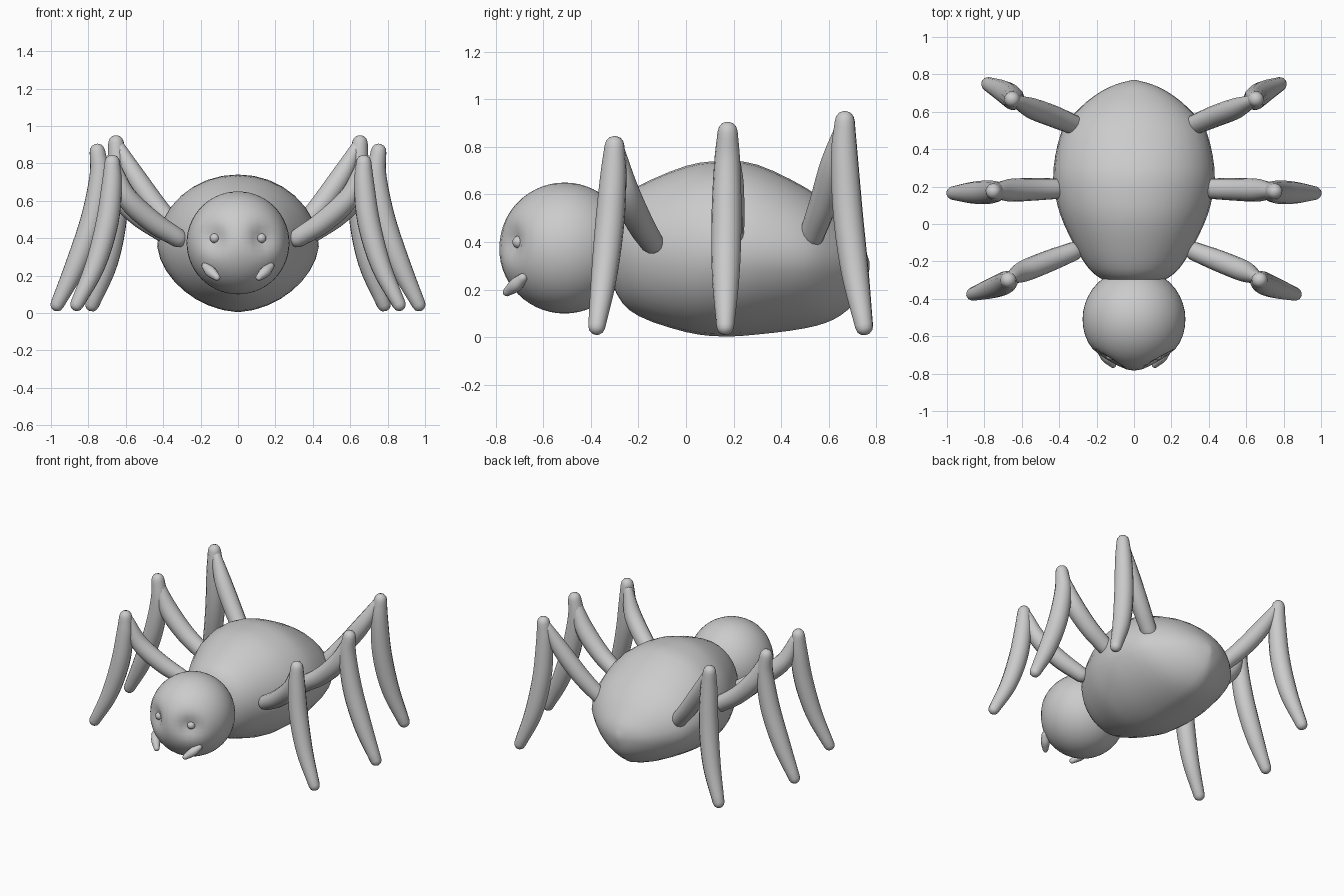
import bpy, bmesh, math
from mathutils import Vector

if "Cube" in bpy.data.objects:
    bpy.data.objects.remove(bpy.data.objects["Cube"])


def interp(pts, steps):
    """Catmull-Rom samples through tuples of any size."""
    p = [Vector(q) for q in pts]
    p = [2 * p[0] - p[1]] + p + [2 * p[-1] - p[-2]]
    out = []
    for i in range(1, len(p) - 2):
        a, b, c, d = p[i - 1:i + 3]
        for k in range(steps):
            t = k / steps
            out.append(0.5 * (2 * b + (c - a) * t + (2 * a - 5 * b + 4 * c - d) * t * t
                              + (3 * b - a - 3 * c + d) * t ** 3))
    return out + [p[-2]]


def loft(name, rings, angle=50):
    bm = bmesh.new()
    vs = [[bm.verts.new(c) for c in r] for r in rings]
    n = len(vs[0])
    for a, b in zip(vs, vs[1:]):
        for i in range(n):
            j = (i + 1) % n
            bm.faces.new((a[i], a[j], b[j], b[i]))
    bm.faces.new(vs[0])
    bm.faces.new(vs[-1])
    bmesh.ops.recalc_face_normals(bm, faces=bm.faces)
    return finish(name, bm, angle)


def finish(name, bm, angle=50):
    me = bpy.data.meshes.new(name)
    bm.to_mesh(me)
    bm.free()
    ob = bpy.data.objects.new(name, me)
    bpy.context.collection.objects.link(ob)
    bpy.ops.object.select_all(action='DESELECT')
    ob.select_set(True)
    bpy.context.view_layer.objects.active = ob
    bpy.ops.object.shade_smooth_by_angle(angle=math.radians(angle))
    return ob


def tube(name, pts):
    """Round limb through (x, y, z, radius) points with domed ends."""
    s = interp(pts, 5)
    run = (s[-1] - s[0]).to_3d()
    side = Vector((-run.y, run.x, 0)).normalized()   # constant, so rings never twist
    rings = []
    for i, q in enumerate(s):
        t = (s[min(i + 1, len(s) - 1)] - s[max(i - 1, 0)]).to_3d().normalized()
        v = t.cross(side).normalized()
        u = v.cross(t)
        r, c = q[3], q.to_3d()
        prof = [(0, 1)]
        if i == 0:
            prof = [(-0.95, 0.15), (-0.8, 0.58), (-0.45, 0.87), (0, 1)]
        elif i == len(s) - 1:
            prof = [(0, 1), (0.5, 0.85), (0.8, 0.55), (0.95, 0.12)]
        for off, k in prof:
            rings.append([c + t * r * off + (u * math.cos(a) + v * math.sin(a)) * r * k
                          for a in (2 * math.pi * m / 14 for m in range(14))])
    return loft(name, rings)


# Egg-shaped abdomen: y, half width, top z, bottom z, z of widest line
stations = [(-0.34, 0.04, 0.42, 0.34, 0.38), (-0.29, 0.18, 0.56, 0.18, 0.38),
            (-0.2, 0.27, 0.635, 0.09, 0.375), (0, 0.375, 0.72, 0.022, 0.36),
            (0.15, 0.42, 0.74, 0.004, 0.36), (0.3, 0.43, 0.725, 0.012, 0.35),
            (0.5, 0.385, 0.63, 0.038, 0.33), (0.62, 0.29, 0.54, 0.075, 0.32),
            (0.7, 0.19, 0.45, 0.135, 0.31), (0.745, 0.10, 0.385, 0.2, 0.305),
            (0.77, 0.01, 0.32, 0.285, 0.30)]
rings = []
for y, w, top, bot, mid in interp(stations, 3):
    rear = min(1, max(0.2, (y + 0.1) / 0.6))
    ring = []
    for k in range(32):
        a = 2 * math.pi * k / 32
        sn = math.sin(a)
        # underside is a little flatter-sided, giving a soft ridge at the rear
        f = 1 if sn >= 0 else 1 - 0.09 * rear * abs(math.sin(2 * a))
        ring.append((w * math.cos(a) * f, y, mid + sn * f * ((top - mid) if sn > 0 else (mid - bot))))
    rings.append(ring)
loft("abdomen", rings)

# Head with shallow eye sockets
HC = Vector((0, -0.51, 0.375))
bm = bmesh.new()
bmesh.ops.create_uvsphere(bm, u_segments=40, v_segments=28, radius=0.275)
for v in bm.verts:
    v.co += HC
    for s in (-1, 1):
        d = (v.co - Vector((s * 0.14, -0.745, 0.40))).length
        v.co += (HC - v.co) * 0.17 * math.exp(-(d / 0.07) ** 2)
finish("head", bm)

# Legs: upper and lower segment, (x, y, z, radius)
upper = {
    "front": [(0.32, -0.145, 0.40, 0.05), (0.46, -0.20, 0.49, 0.058),
              (0.595, -0.255, 0.62, 0.056), (0.655, -0.285, 0.78, 0.03)],
    "middle": [(0.39, 0.19, 0.425, 0.054), (0.54, 0.185, 0.53, 0.06),
               (0.67, 0.18, 0.67, 0.06), (0.745, 0.175, 0.84, 0.032)],
    "rear": [(0.31, 0.525, 0.42, 0.052), (0.43, 0.575, 0.56, 0.058),
             (0.55, 0.62, 0.73, 0.055), (0.635, 0.66, 0.89, 0.03)],
}
lower = {
    "front": [(0.672, -0.30, 0.805, 0.042), (0.675, -0.305, 0.68, 0.055),
              (0.70, -0.32, 0.48, 0.061), (0.765, -0.345, 0.25, 0.054), (0.862, -0.375, 0.045, 0.036)],
    "middle": [(0.752, 0.175, 0.865, 0.042), (0.74, 0.173, 0.73, 0.055),
               (0.78, 0.17, 0.50, 0.063), (0.865, 0.167, 0.26, 0.058), (0.967, 0.165, 0.045, 0.037)],
    "rear": [(0.652, 0.667, 0.91, 0.042), (0.645, 0.665, 0.77, 0.056),
             (0.655, 0.68, 0.52, 0.063), (0.70, 0.71, 0.27, 0.058), (0.78, 0.748, 0.045, 0.038)],
}
for side, s in (("left", -1), ("right", 1)):
    for part, table in (("upper", upper), ("lower", lower)):
        for leg, pts in table.items():
            tube(f"{leg}_{side}_{part}_leg", [(s * x, y, z, r) for x, y, z, r in pts])
    # Eyes and mandibles
    bm = bmesh.new()
    bmesh.ops.create_uvsphere(bm, u_segments=16, v_segments=10, radius=0.026)
    bmesh.ops.translate(bm, verts=bm.verts, vec=(s * 0.125, -0.703, 0.40))
    finish(f"{side}_eye", bm)
    tube(f"{side}_mandible", [(s * 0.175, -0.685, 0.25, 0.02), (s * 0.145, -0.715, 0.22, 0.029),
                              (s * 0.112, -0.752, 0.19, 0.018)])
